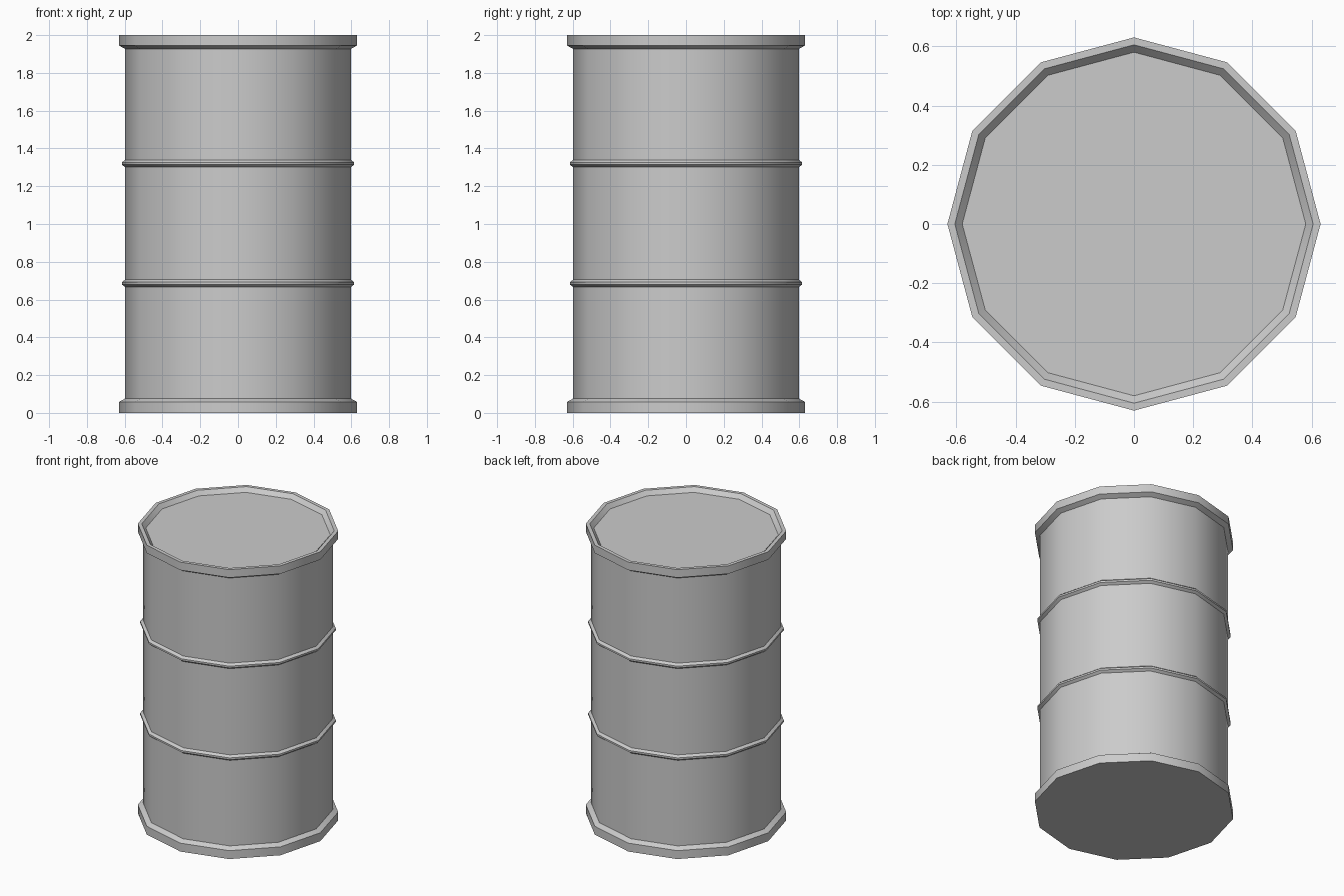
import bpy, bmesh
from math import cos, sin, tau, radians

if "Cube" in bpy.data.objects:
    bpy.data.objects.remove(bpy.data.objects["Cube"])

SIDES = 12
R = 0.598


def rib(z):
    """Profile points of one raised hoop around the wall."""
    return [(R, z - 0.019), (0.615, z - 0.006), (0.615, z + 0.006), (R, z + 0.019)]


def lathe(name, profile):
    """Revolve a bottom-to-top profile and cap both ends."""
    bm = bmesh.new()
    rings = [[bm.verts.new((r * cos(i * tau / SIDES), r * sin(i * tau / SIDES), z))
              for i in range(SIDES)] for r, z in profile]
    for a, b in zip(rings, rings[1:]):
        for i in range(SIDES):
            j = (i + 1) % SIDES
            bm.faces.new((a[i], a[j], b[j], b[i]))
    bm.faces.new(rings[0][::-1])
    bm.faces.new(rings[-1])
    me = bpy.data.meshes.new(name)
    bm.to_mesh(me)
    bm.free()
    ob = bpy.data.objects.new(name, me)
    bpy.context.collection.objects.link(ob)
    bpy.context.view_layer.objects.active = ob
    ob.select_set(True)
    bpy.ops.object.shade_smooth_by_angle(angle=radians(32))
    ob.select_set(False)
    return ob


# Drum: bottom rim, wall with two hoops, top rim and sunken lid
bottom_rim = [(0.63, 0), (0.63, 0.058), (R, 0.076)]
top_rim = [(R, 1.927), (0.63, 1.945), (0.63, 2.0), (0.605, 2.0)]
lid = [(0.58, 1.972)]
lathe("drum", bottom_rim + rib(0.686) + rib(1.32) + top_rim + lid)
